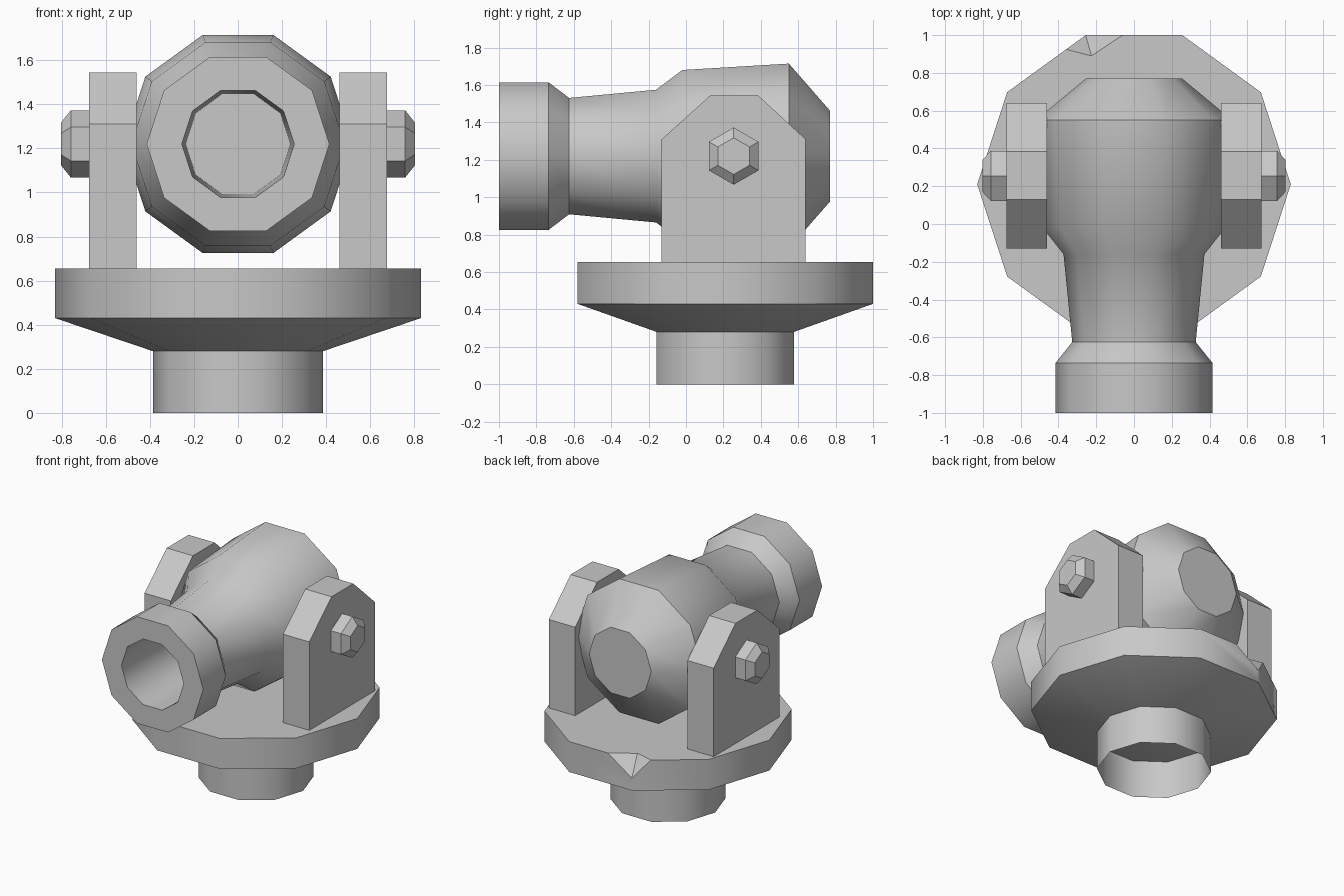
import bpy
import bmesh
from math import cos, sin, tau, radians
from mathutils import Matrix, Vector

old = bpy.data.objects.get("Cube")
if old:
    bpy.data.objects.remove(old, do_unlink=True)

grey = bpy.data.materials.new("plain grey")
grey.use_nodes = True
colour = (0.58, 0.58, 0.58, 1)
grey.diffuse_color = colour
grey.node_tree.nodes["Principled BSDF"].inputs["Base Color"].default_value = colour

BASE_Y = 0.21
PIVOT_Y, PIVOT_Z = 0.255, 1.22


def finish(name, bm):
    """Turn a bmesh into a shaded object."""
    bmesh.ops.recalc_face_normals(bm, faces=bm.faces)
    mesh = bpy.data.meshes.new(name)
    bm.to_mesh(mesh)
    bm.free()
    mesh.materials.append(grey)
    obj = bpy.data.objects.new(name, mesh)
    bpy.context.collection.objects.link(obj)
    bpy.ops.object.select_all(action="DESELECT")
    obj.select_set(True)
    bpy.context.view_layer.objects.active = obj
    bpy.ops.object.shade_smooth_by_angle(angle=radians(37))
    return obj


def lathe(name, profile, sides, matrix, cap_start=True, cap_end=True):
    """Spin (radius, height) points around local z, then place the result."""
    bm = bmesh.new()
    rings = [[bm.verts.new((r * cos(tau * i / sides), r * sin(tau * i / sides), h))
              for i in range(sides)] for r, h in profile]
    for a, b in zip(rings, rings[1:]):
        for i in range(sides):
            j = (i + 1) % sides
            bm.faces.new((a[i], a[j], b[j], b[i]))
    if cap_start:
        bm.faces.new(rings[0])
    if cap_end:
        bm.faces.new(rings[-1])
    bm.transform(matrix)
    return finish(name, bm)


# Hollow stem and wide turntable
upright = Matrix.Translation((0, BASE_Y, 0))
lathe("stem", [(0.386, 0), (0.386, 0.28)], 10, upright, False, False)
turntable = lathe("turntable", [(0.386, 0.28), (0.83, 0.43), (0.83, 0.655)], 10, upright)

# Chip broken out of the rear rim
apex = Vector((-0.256, 1.0, 0.52))
chip = bmesh.new()
chip.verts.new(apex)
for p in ((-0.06, 1.0, 0.655), (-0.36, 0.925, 0.655), (-0.225, 0.89, 0.655)):
    chip.verts.new(apex + (Vector(p) - apex) * 1.4)
chip.verts.new(apex + Vector((-0.05, 0.2, 0.3)))
bmesh.ops.convex_hull(chip, input=chip.verts)
cutter = finish("chip_cutter", chip)
cut = turntable.modifiers.new("chip", "BOOLEAN")
cut.operation = "DIFFERENCE"
cut.solver = "EXACT"
cut.object = cutter
bpy.context.view_layer.objects.active = turntable
bpy.ops.object.modifier_apply(modifier=cut.name)
bpy.data.objects.remove(cutter, do_unlink=True)

# Barrel: bore, muzzle ring, neck, body and rear taper
along_y = Matrix.Translation((0, 0, PIVOT_Z)) @ Matrix.Rotation(radians(-90), 4, "X")
lathe("barrel", [(0.238, -0.4), (0.255, -1), (0.415, -1), (0.415, -0.735),
                 (0.327, -0.625), (0.373, -0.16), (0.484, -0.02),
                 (0.52, 0.55), (0.255, 0.77)], 10, along_y)

# Support arms and hexagonal pivot bolts on both sides
arm_outline = [(-0.13, 0.655), (-0.13, 1.31), (0.13, 1.545),
               (0.385, 1.545), (0.64, 1.31), (0.64, 0.655)]
for side, label in ((1, "left"), (-1, "right")):
    bm = bmesh.new()
    face = bm.faces.new([bm.verts.new((side * 0.46, y, z)) for y, z in arm_outline])
    extruded = bmesh.ops.extrude_face_region(bm, geom=[face], use_keep_orig=True)
    moved = [v for v in extruded["geom"] if isinstance(v, bmesh.types.BMVert)]
    bmesh.ops.translate(bm, verts=moved, vec=(side * 0.215, 0, 0))
    finish(label + "_arm", bm)

    outward = (Matrix.Translation((side * 0.675, PIVOT_Y, PIVOT_Z))
               @ Matrix.Rotation(radians(side * 90), 4, "Y"))
    lathe(label + "_bolt", [(0.153, 0), (0.153, 0.083), (0.098, 0.127)], 6, outward)
